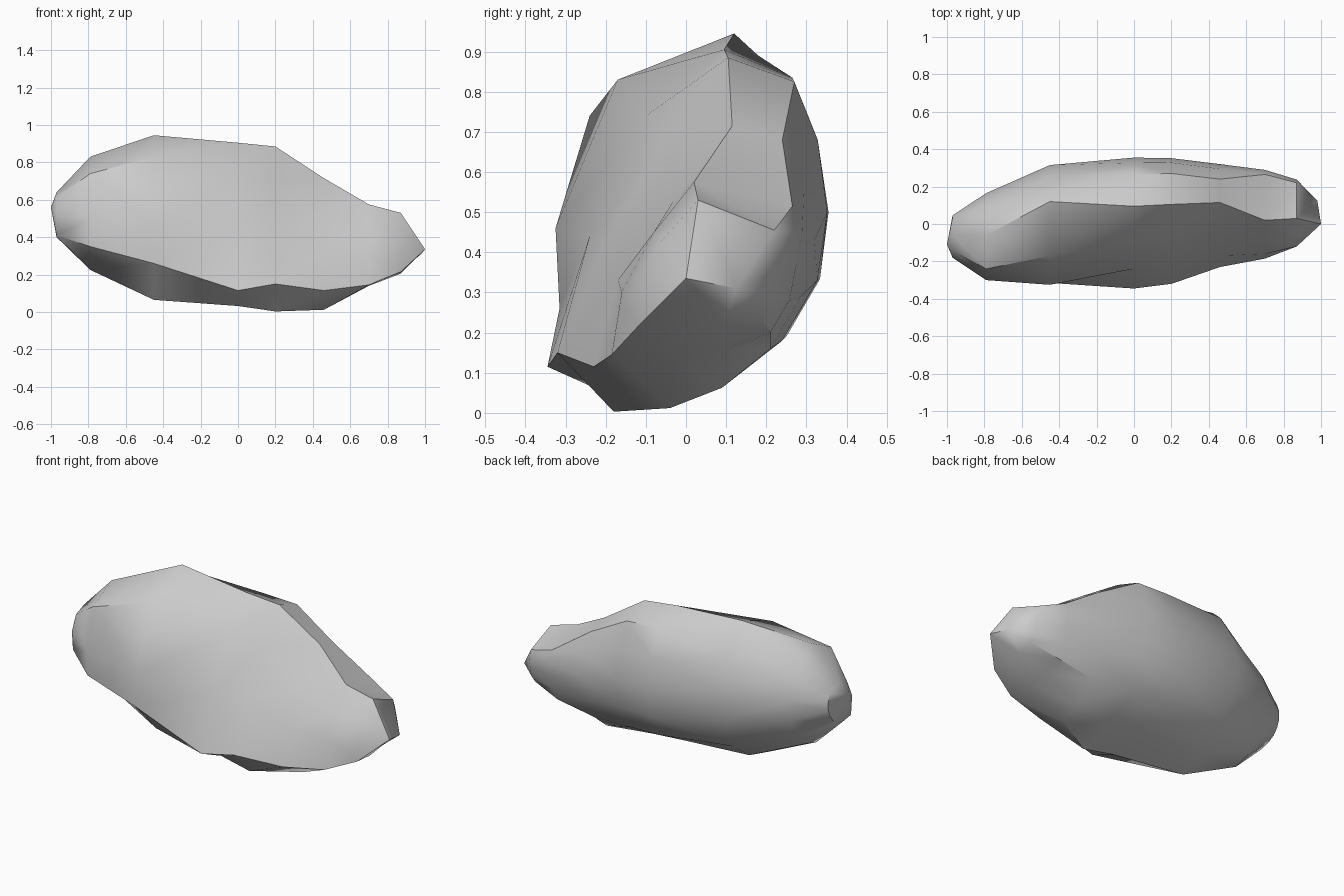
import bpy, bmesh
from mathutils import Vector

if "Cube" in bpy.data.objects:
    bpy.data.objects.remove(bpy.data.objects["Cube"])

# Cross-sections along x, each a ring of (y, z):
# front low ridge, front mid, front upper, top front ridge,
# top back ridge, back mid, back low, bottom
sections = {
    -0.97: [(-.17, .41), (-.18, .52), (-.14, .61), (-.06, .64), (.03, .61), (.045, .52), (0, .44), (-.1, .40)],
    -0.79: [(-.29, .35), (-.30, .5), (-.24, .74), (-.06, .83), (.05, .78), (.165, .57), (.09, .33), (-.1, .225)],
    -0.45: [(-.315, .26), (-.325, .46), (-.17, .83), (.12, .945), (.18, .89), (.315, .6), (.21, .23), (-.13, .065)],
    0.00: [(-.345, .115), (-.24, .44), (-.1, .74), (.095, .905), (.265, .835), (.355, .5), (.25, .19), (-.16, .032)],
    0.20: [(-.32, .15), (-.2, .42), (-.05, .7), (.105, .885), (.27, .825), (.352, .5), (.24, .18), (-.18, .003)],
    0.46: [(-.23, .115), (-.17, .33), (-.03, .53), (.115, .715), (.24, .68), (.32, .43), (.21, .16), (-.04, .012)],
    0.70: [(-.185, .145), (-.16, .3), (-.08, .45), (.02, .575), (.265, .515), (.275, .37), (.21, .2), (-.02, .14)],
    0.87: [(-.12, .215), (-.12, .29), (-.06, .43), (.03, .53), (.22, .455), (.225, .35), (.18, .25), (0, .205)],
}


def rounded_back(ring):
    """Add bulged midpoints between the back rails so the back is curved."""
    p = [Vector(q) for q in ring]
    out = p[:4]
    for i in (4, 5, 6):
        a, b, c, d = p[i - 1], p[i], p[i + 1], p[(i + 2) % 8]
        out += [b, (9 * (b + c) - a - d) / 16]
    return out + [p[7]]


bm = bmesh.new()
rings = [[bm.verts.new((x, y, z)) for y, z in rounded_back(r)] for x, r in sections.items()]
n = len(rings[0])

# Blunt left point and chisel-shaped right end
left = bm.verts.new((-1, -.11, .56))
tip_front = bm.verts.new((1, 0, .335))
tip_back = bm.verts.new((.98, .125, .31))
rings.insert(0, [left] * n)
rings.append([tip_back if 4 <= i <= 8 else tip_front for i in range(n)])

# Skin between neighbouring rings
for a, b in zip(rings, rings[1:]):
    for i in range(n):
        j = (i + 1) % n
        corners = list(dict.fromkeys((a[i], b[i], b[j], a[j])))
        if len(corners) > 2:
            bm.faces.new(corners)

bmesh.ops.recalc_face_normals(bm, faces=bm.faces)
bmesh.ops.triangulate(bm, faces=bm.faces)
mesh = bpy.data.meshes.new("rock")
bm.to_mesh(mesh)
bm.free()
rock = bpy.data.objects.new("rock", mesh)
bpy.context.collection.objects.link(rock)

# Smooth faces, sharp ridges
bpy.context.view_layer.objects.active = rock
rock.select_set(True)
bpy.ops.object.shade_smooth_by_angle(angle=0.65)
